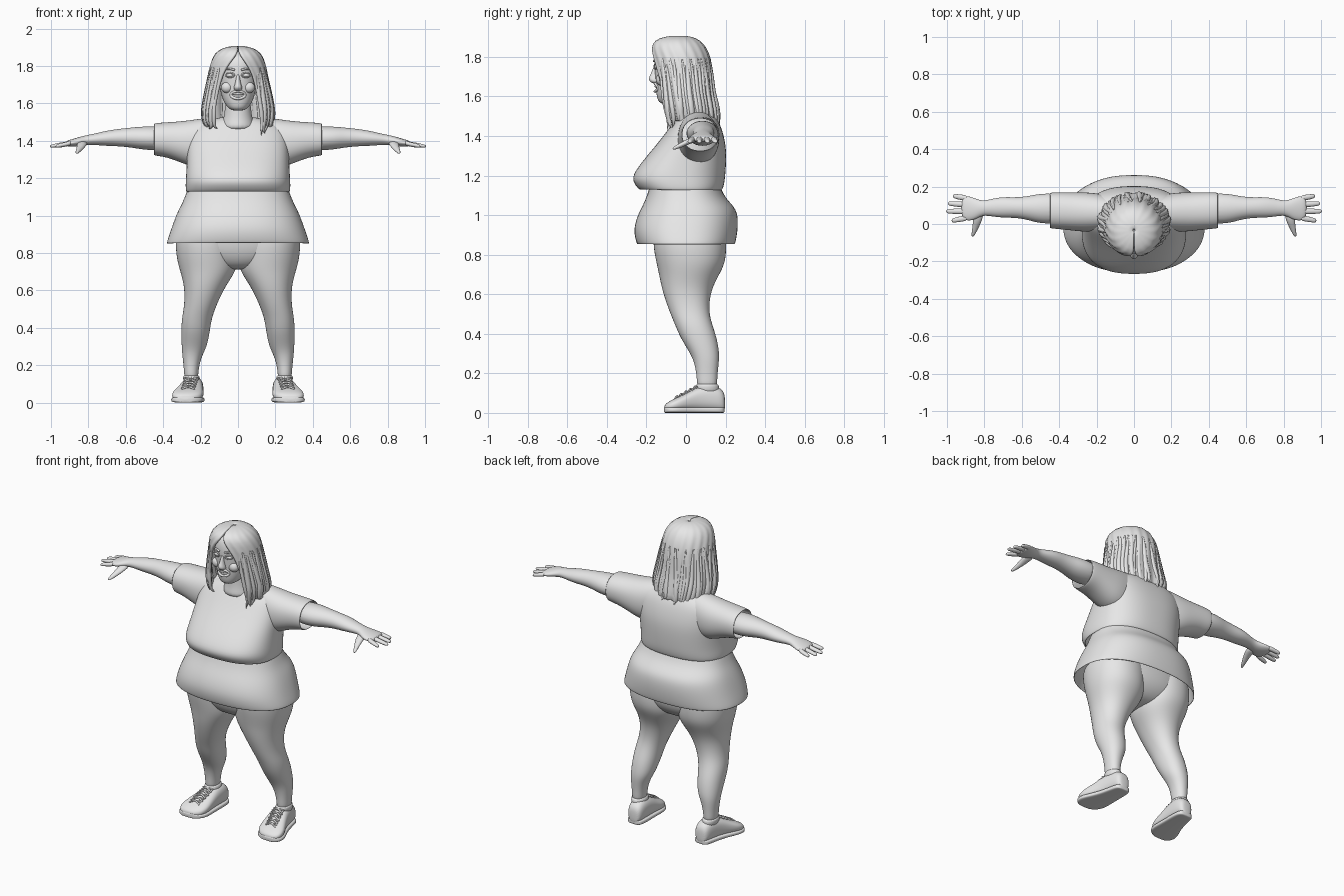
import bpy, bmesh, math, random
from mathutils import Vector

random.seed(4)
cube = bpy.data.objects.get("Cube")
if cube:
    bpy.data.objects.remove(cube)

clay = bpy.data.materials.new("plain_grey")
clay.use_nodes = True
clay.diffuse_color = (0.8, 0.8, 0.8, 1)
clay.node_tree.nodes["Principled BSDF"].inputs["Base Color"].default_value = clay.diffuse_color


def add_object(name, mesh, mirror=False, thick=0, levels=0):
    obj = bpy.data.objects.new(name, mesh)
    bpy.context.scene.collection.objects.link(obj)
    mesh.materials.clear()
    mesh.materials.append(clay)
    for poly in mesh.polygons:
        poly.use_smooth = True
    if mirror:
        mod = obj.modifiers.new("mirror", 'MIRROR')
        mod.use_mirror_merge = False
    if thick:
        mod = obj.modifiers.new("cloth", 'SOLIDIFY')
        mod.thickness = thick
        mod.offset = -1
    if levels:
        mod = obj.modifiers.new("smooth", 'SUBSURF')
        mod.levels = mod.render_levels = levels
    return obj


def skin(name, rings, closed=True, cap=True, **opts):
    """Bridge rows of points into a surface."""
    bm = bmesh.new()
    rows = [[bm.verts.new(p) for p in ring] for ring in rings]
    n = len(rows[0])
    for low, high in zip(rows, rows[1:]):
        for i in range(n if closed else n - 1):
            j = (i + 1) % n
            bm.faces.new((low[i], low[j], high[j], high[i]))
    if cap:
        bm.faces.new(rows[0])
        bm.faces.new(rows[-1])
    bmesh.ops.recalc_face_normals(bm, faces=bm.faces)
    mesh = bpy.data.meshes.new(name)
    bm.to_mesh(mesh)
    bm.free()
    return add_object(name, mesh, **opts)


def power(v, p):
    return math.copysign(abs(v) ** (2 / p), v)


def loft(name, axis, stations, p=2.0, n=20, levels=2, **opts):
    """Stations: position on axis, then low and high limits on the other two axes."""
    others = [k for k in range(3) if k != axis]
    rings = []
    for u, a0, a1, b0, b1 in stations:
        ring = []
        for i in range(n):
            t = math.tau * (i + 0.5) / n
            co = [u, u, u]
            co[others[0]] = (a0 + a1) / 2 + (a1 - a0) / 2 * power(math.cos(t), p)
            co[others[1]] = (b0 + b1) / 2 + (b1 - b0) / 2 * power(math.sin(t), p)
            ring.append(co)
        rings.append(ring)
    return skin(name, rings, levels=levels, **opts)


def upright(rows):
    """Symmetric stations from height, half width, front and back."""
    return [(z, -w, w, f, b) for z, w, f, b in rows]


def strands(name, paths, depth, mirror=False, cyclic=False):
    """Round strands with a radius at each point, stored as one mesh."""
    curve = bpy.data.curves.new(name, 'CURVE')
    curve.dimensions = '3D'
    curve.bevel_depth = depth
    curve.bevel_resolution = 2
    curve.use_fill_caps = True
    for path in paths:
        spline = curve.splines.new('NURBS')
        spline.points.add(len(path) - 1)
        spline.use_endpoint_u = not cyclic
        spline.use_cyclic_u = cyclic
        spline.order_u = 3
        spline.resolution_u = 4
        for point, (co, r) in zip(spline.points, path):
            point.co = (*co, 1)
            point.radius = r
    temp = bpy.data.objects.new(name + "_curve", curve)
    mesh = bpy.data.meshes.new_from_object(temp)
    bpy.data.objects.remove(temp)
    return add_object(name, mesh, mirror=mirror)


def ball(name, centre, scale, mirror=False):
    bm = bmesh.new()
    bmesh.ops.create_uvsphere(bm, u_segments=20, v_segments=12, radius=1)
    for v in bm.verts:
        v.co = Vector(centre) + v.co * Vector(scale)
    mesh = bpy.data.meshes.new(name)
    bm.to_mesh(mesh)
    bm.free()
    return add_object(name, mesh, mirror=mirror)


# Shirt: fitted upper part, flared skirt below it, and open sleeves
loft("shirt_top", 2, upright([
    (1.125, .28, -.235, .185), (1.16, .282, -.265, .195), (1.20, .28, -.275, .20),
    (1.28, .275, -.215, .205), (1.35, .275, -.155, .203), (1.42, .27, -.10, .187),
    (1.47, .25, -.065, .168), (1.51, .17, -.035, .14), (1.53, .07, 0, .11)]),
    p=2.5, n=28, cap=False, thick=.01)
loft("shirt_skirt", 2, upright([
    (.85, .386, -.25, .25), (.92, .362, -.268, .263), (.99, .337, -.25, .265),
    (1.04, .315, -.225, .25), (1.09, .288, -.20, .195), (1.16, .265, -.18, .17)]),
    p=2.4, n=28, cap=False, thick=.008)
loft("sleeve", 0, [
    (.12, -.03, .15, 1.28, 1.53), (.22, -.045, .17, 1.25, 1.517),
    (.30, -.04, .17, 1.28, 1.505), (.38, -.03, .17, 1.312, 1.5),
    (.452, -.025, .17, 1.32, 1.495)], p=2.2, cap=False, thick=.008, mirror=True)

# Arms and hands
loft("arm", 0, [
    (.36, 0, .165, 1.345, 1.478), (.50, 0, .165, 1.35, 1.478), (.56, .02, .15, 1.362, 1.472),
    (.63, .033, .142, 1.37, 1.465), (.70, .033, .146, 1.372, 1.455),
    (.76, .04, .135, 1.377, 1.44), (.81, .048, .122, 1.378, 1.43),
    (.85, .022, .138, 1.37, 1.42), (.89, .015, .152, 1.368, 1.408),
    (.925, .03, .148, 1.37, 1.398)], mirror=True)
for finger, y0, y1, tip in (("index", .033, .018, .975), ("middle", .068, .068, 1.005),
                            ("ring", .103, .11, .995), ("little", .137, .15, .968)):
    rows = []
    for k, r in ((0, .016), (.35, .016), (.7, .0145), (.93, .012), (1, .006)):
        x, y, z = .89 + (tip - .89) * k, y0 + (y1 - y0) * k, 1.388 - .018 * k
        rows.append((x, y - r, y + r, z - r * .8, z + r * .8))
    loft(finger + "_finger", 0, rows, n=10, mirror=True)
loft("thumb", 1, [
    (-.068, .858, .868, 1.33, 1.34), (-.055, .848, .87, 1.33, 1.352),
    (-.02, .83, .865, 1.342, 1.37), (.02, .81, .862, 1.36, 1.395),
    (.07, .80, .86, 1.375, 1.405)], n=10, mirror=True)

# Hips and legs
loft("hips", 2, upright([
    (.71, .10, -.07, .09), (.74, .20, -.12, .15), (.80, .31, -.155, .195),
    (.88, .335, -.17, .205), (1.0, .31, -.17, .19), (1.1, .26, -.16, .16)]), p=2.2)
loft("leg", 2, [
    (.11, .212, .288, .055, .158), (.18, .212, .289, .055, .158), (.25, .193, .298, .043, .166),
    (.30, .165, .302, .022, .17), (.38, .15, .304, -.03, .157), (.45, .14, .302, -.058, .132),
    (.52, .115, .287, -.088, .115), (.62, .068, .287, -.122, .127), (.70, .01, .31, -.138, .17),
    (.76, .0, .328, -.152, .202), (.85, .0, .338, -.17, .207), (.95, .01, .325, -.165, .2)],
    p=2.15, mirror=True)
loft("sock", 2, [(.09, .2, .29, .045, .17), (.135, .203, .295, .046, .168),
                 (.15, .208, .292, .05, .163)], mirror=True)

# Shoes: stations from heel to toe with centre, half width and top
shoe = ((.198, .235, .025, .085), (.185, .235, .045, .12), (.14, .237, .053, .142),
        (.07, .245, .06, .138), (.01, .257, .073, .105), (-.04, .268, .086, .08),
        (-.08, .275, .078, .062), (-.10, .28, .055, .048), (-.11, .282, .03, .036))
loft("shoe_upper", 1, [(y, c - w, c + w, .008, top) for y, c, w, top in shoe],
     p=2.5, mirror=True)
loft("shoe_sole", 1, [(y - .002, c - w - .005, c + w + .005, 0, .03)
                      for y, c, w, top in shoe], p=4, mirror=True)
laces = []
for k in range(5):
    y, c, z = .055 - .023 * k, .249 + .0045 * k, .137 - .0125 * k
    for s in (-1, 1):
        laces.append([((c - .035 * s, y, z - .008), 1), ((c, y - .008, z + .006), 1),
                      ((c + .035 * s, y - .018, z - .016), 1)])
strands("shoe_laces", laces, .005, mirror=True)

# Neck, head and face
loft("neck", 2, upright([(1.45, .10, -.09, .10), (1.50, .085, -.075, .09),
                         (1.55, .07, -.07, .07), (1.64, .07, -.07, .07)]))
loft("head", 2, upright([
    (1.56, .035, -.13, -.05), (1.585, .064, -.146, 0), (1.63, .088, -.153, .05),
    (1.70, .102, -.157, .08), (1.77, .106, -.163, .09), (1.84, .10, -.155, .08),
    (1.88, .06, -.11, .04)]), p=2.2)
loft("nose", 2, upright([
    (1.665, .014, -.17, -.13), (1.676, .025, -.184, -.13), (1.69, .022, -.192, -.13),
    (1.715, .013, -.177, -.13), (1.76, .009, -.164, -.13)]), n=12)
ball("eye", (.042, -.149, 1.75), (.02, .011, .010), mirror=True)
ball("cheek", (.058, -.125, 1.685), (.032, .027, .03), mirror=True)
ball("teeth", (0, -.148, 1.652), (.032, .011, .009))
lids = [[((.042 + .023 * math.cos(t), -.153 + .008 * math.cos(t), 1.751 + .012 * math.sin(t)), 1)
         for t in [math.tau * i / 10 for i in range(10)]]]
strands("eyelids", lids, .004, mirror=True, cyclic=True)
strands("eyebrow", [[((.018, -.162, 1.778), 1), ((.045, -.158, 1.79), 1),
                     ((.075, -.138, 1.778), .4)]], .006, mirror=True)
lips = [((.038 * math.cos(t), -.157 + .016 * abs(math.cos(t)) ** 2, 1.645 + .02 * math.sin(t)), 1)
        for t in [math.tau * i / 14 for i in range(14)]]
strands("lips", [lips], .0075, cyclic=True)

# Hair: shell parted over the face; height, half width, front, back, opening angle
hair = ((1.91, .003, -.035, -.03, 0), (1.903, .06, -.11, .03, .01), (1.885, .105, -.158, .07, .03),
        (1.85, .136, -.18, .102, .16), (1.79, .154, -.18, .126, .46), (1.72, .163, -.17, .135, .62),
        (1.62, .182, -.157, .142, .68), (1.54, .193, -.15, .162, .72), (1.47, .18, -.14, .172, .8))


def hair_point(row, t, grow=0.0):
    z, w, f, b, gap = row
    return Vector(((w + grow) * math.sin(t), (f + b) / 2 - ((b - f) / 2 + grow) * math.cos(t), z))


sheet = []
for level, row in enumerate(hair):
    line = []
    for i in range(49):
        t = row[4] + (math.tau - 2 * row[4]) * i / 48
        line.append(hair_point(row, t, .0012 * level * math.sin(i * 2.1 + level * .5)))
    sheet.append(line)
skin("hair_shell", sheet, closed=False, cap=False, thick=.018, levels=1)

# Loose locks that follow the shell and fray at the ends
locks = []
for i in range(34):
    start = .75 + (math.tau - 1.5) * i / 33
    drift = random.uniform(-.05, .05)
    size = random.uniform(.7, 1.1)
    path = []
    for k, row in enumerate(hair[4:]):
        t = min(max(start + drift * k, row[4] + .03), math.tau - row[4] - .03)
        path.append((hair_point(row, t, -.006), size * (.3, .7, .9, 1, .7)[k]))
    end = path[-1][0] + Vector((random.uniform(-.02, .02), random.uniform(-.015, .01),
                                random.uniform(-.045, .015)))
    path.append((end, .05))
    locks.append(path)
strands("hair_locks", locks, .017)
